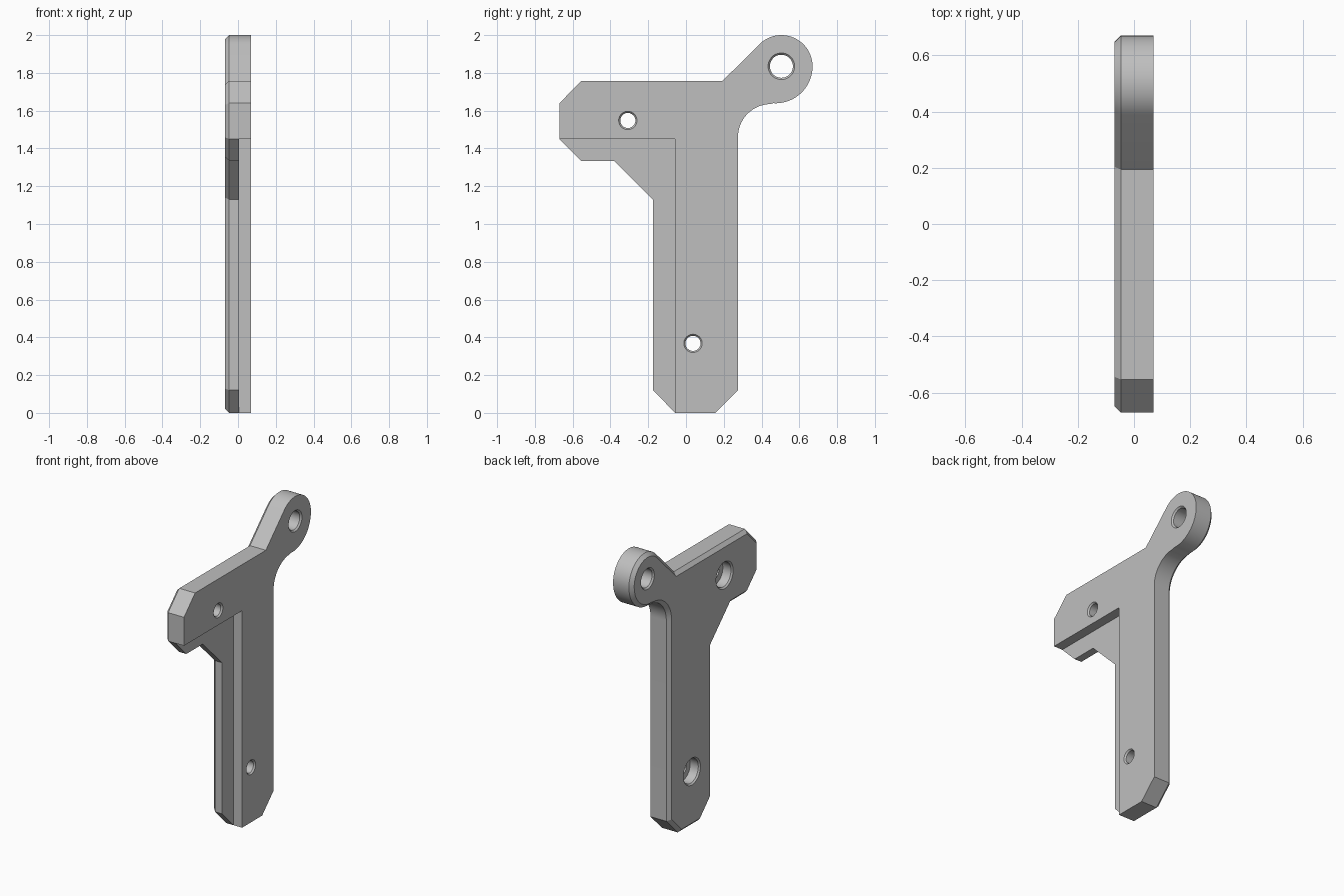
import bpy, bmesh, math
from mathutils import Vector

cube = bpy.data.objects.get("Cube")
if cube:
    bpy.data.objects.remove(cube, do_unlink=True)

HALF = 0.07       # half thickness
CHAMFER = 0.023   # chamfer round the back rim
STEP_X = 0.005    # depth of the recessed step

grey = bpy.data.materials.new("light grey")
grey.use_nodes = True
colour = (0.52, 0.52, 0.52, 1)
grey.diffuse_color = colour
grey.node_tree.nodes["Principled BSDF"].inputs["Base Color"].default_value = colour


def arc(cy, cz, r, start, end, n):
    angles = [math.radians(start + (end - start) * i / n) for i in range(n + 1)]
    return [Vector((cy + r * math.cos(a), cz + r * math.sin(a))) for a in angles]


def inset(points, d):
    """Mitred inward offset of a clockwise outline."""
    result = []
    for i, p in enumerate(points):
        a = (p - points[i - 1]).normalized()
        b = (points[(i + 1) % len(points)] - p).normalized()
        na, nb = Vector((a.y, -a.x)), Vector((b.y, -b.x))
        result.append(p + (na + nb) * d / (1 + na.dot(nb)))
    return result


def loft(name, rings):
    """Closed solid through (x, outline) rings."""
    bm = bmesh.new()
    loops = [[bm.verts.new((x, p.x, p.y)) for p in pts] for x, pts in rings]
    n = len(loops[0])
    for low, high in zip(loops, loops[1:]):
        for i in range(n):
            j = (i + 1) % n
            bm.faces.new((low[i], low[j], high[j], high[i]))
    bm.faces.new(loops[0])
    bm.faces.new(loops[-1])
    bmesh.ops.recalc_face_normals(bm, faces=bm.faces)
    mesh = bpy.data.meshes.new(name)
    bm.to_mesh(mesh)
    bm.free()
    mesh.materials.append(grey)
    obj = bpy.data.objects.new(name, mesh)
    bpy.context.collection.objects.link(obj)
    return obj


def cut(body, cutter):
    mod = body.modifiers.new("cut", 'BOOLEAN')
    mod.operation = 'DIFFERENCE'
    mod.solver = 'EXACT'
    mod.object = cutter
    bpy.context.view_layer.objects.active = body
    bpy.ops.object.modifier_apply(modifier=mod.name)
    bpy.data.objects.remove(cutter, do_unlink=True)


def hole(body, y, z, profile):
    """Turned cutter from (x, radius) pairs."""
    rings = [(x, arc(y, z, r, 0, 352.5, 47)) for x, r in profile]
    cut(body, loft("hole_cutter", rings))


# Bracket outline, clockwise in y and z: arm, lug, fillet, stem
outline = [Vector(p) for p in ((-0.67, 1.64), (-0.553, 1.758), (0.194, 1.758))]
outline += arc(0.505, 1.835, 0.165, 135, 0, 24)
outline += arc(0.474, 1.835, 0.196, 0, -93.6, 18)[1:]
outline += arc(0.45, 1.46, 0.175, 86.4, 180, 18)[1:]
outline += [Vector(p) for p in (
    (0.275, 0.12), (0.155, 0), (-0.057, 0), (-0.175, 0.12),
    (-0.175, 1.13), (-0.38, 1.333), (-0.553, 1.333), (-0.67, 1.45))]
bracket = loft("bracket", [(-HALF, inset(outline, CHAMFER)),
                           (-HALF + CHAMFER, outline), (HALF, outline)])

# Recessed step under the arm and in front of the stem
corner = [Vector(p) for p in ((-1, -1), (-1, 1.45), (-0.057, 1.45), (-0.057, -1))]
cut(bracket, loft("step_cutter", [(STEP_X, corner), (1, corner)]))

# Pivot hole through the lug, chamfered at both ends
e = 0.01
hole(bracket, 0.505, 1.835, [(-HALF - e, 0.08), (-HALF + e, 0.061),
                             (HALF - e, 0.061), (HALF + e, 0.08)])

# Counterbored screw holes in the arm and stem
for y, z in ((-0.308, 1.548), (0.037, 0.368)):
    hole(bracket, y, z, [(-HALF - e, 0.099), (-HALF + e, 0.081), (0, 0.081),
                         (0, 0.04), (HALF - e, 0.04), (HALF + e, 0.057)])

bpy.ops.object.select_all(action='DESELECT')
bracket.select_set(True)
bpy.context.view_layer.objects.active = bracket
bpy.ops.object.shade_smooth_by_angle(angle=math.radians(25))
